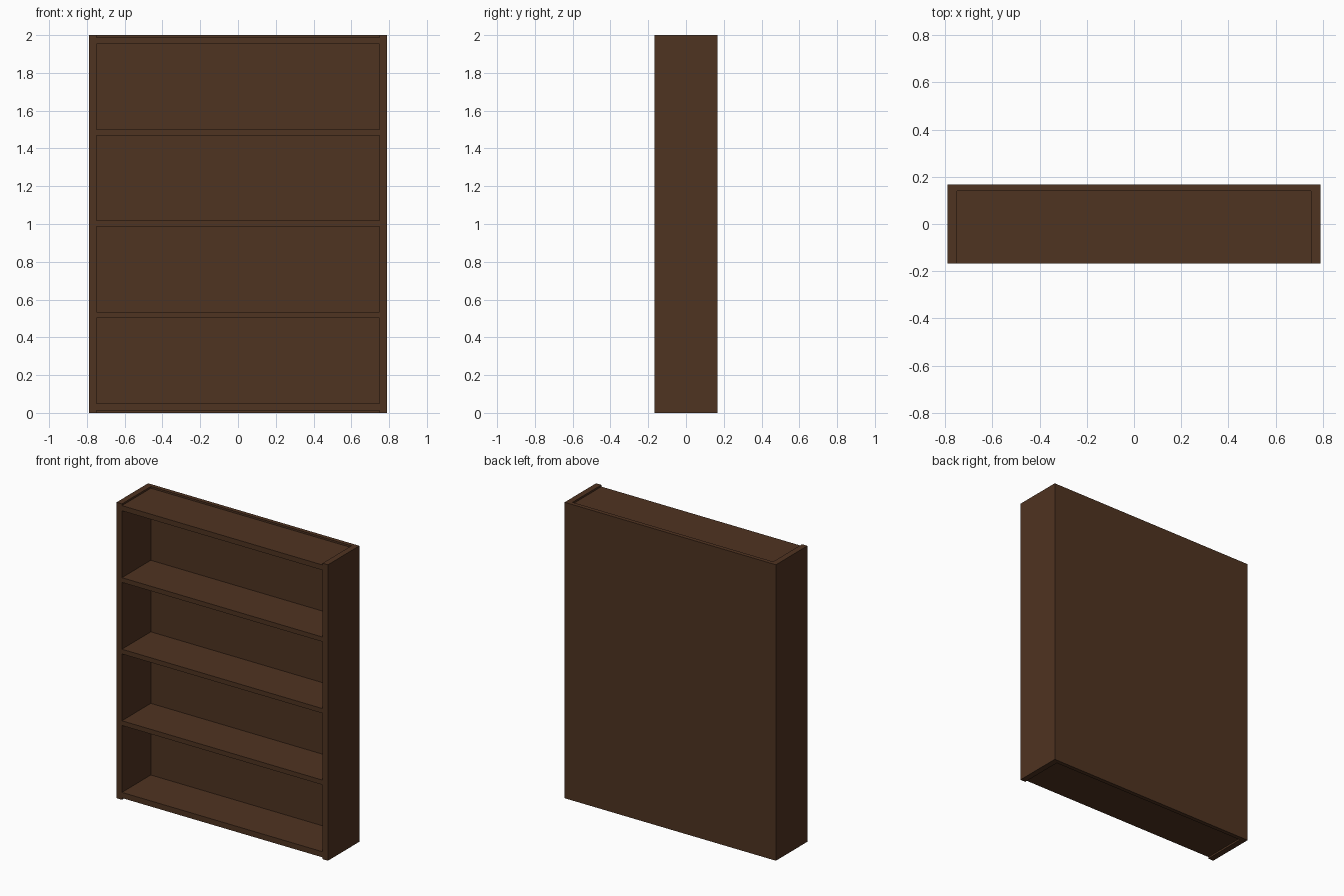
import bpy

if "Cube" in bpy.data.objects:
    bpy.data.objects.remove(bpy.data.objects["Cube"])

# One dark wood colour for the whole bookcase
wood = bpy.data.materials.new("dark_brown_wood")
wood.diffuse_color = (0.078, 0.033, 0.015, 1.0)
wood.use_nodes = True
wood.node_tree.nodes["Principled BSDF"].inputs["Base Color"].default_value = wood.diffuse_color


def board(name, x, y, z):
    """Add a box spanning the given (low, high) ranges."""
    spans = (x, y, z)
    bpy.ops.mesh.primitive_cube_add(size=1, location=[(a + b) / 2 for a, b in spans])
    obj = bpy.context.object
    obj.name = name
    obj.scale = [b - a for a, b in spans]
    bpy.ops.object.transform_apply(location=False, rotation=False, scale=True)
    obj.data.materials.append(wood)
    return obj


W, D = 0.79, 0.168      # half width and half depth
INNER = 0.75            # inner face of the side panels
BACK = 0.14             # front face of the back panel

# Side panels
board("left_side", (-W, -INNER), (-D, BACK), (0, 2))
board("right_side", (INNER, W), (-D, BACK), (0, 2))

# Back panel across the full width
board("back_panel", (-W, W), (BACK, D), (0, 2))

# Top and bottom boards, set slightly in from the ends of the sides
board("bottom_board", (-INNER, INNER), (-D, BACK), (0.012, 0.05))
board("top_board", (-INNER, INNER), (-D, BACK), (1.953, 1.988))

# Three evenly spaced shelves
for i in range(3):
    mid = 0.518 + 0.4835 * i
    board(f"shelf_{i + 1}", (-INNER, INNER), (-D, BACK), (mid - 0.016, mid + 0.016))
